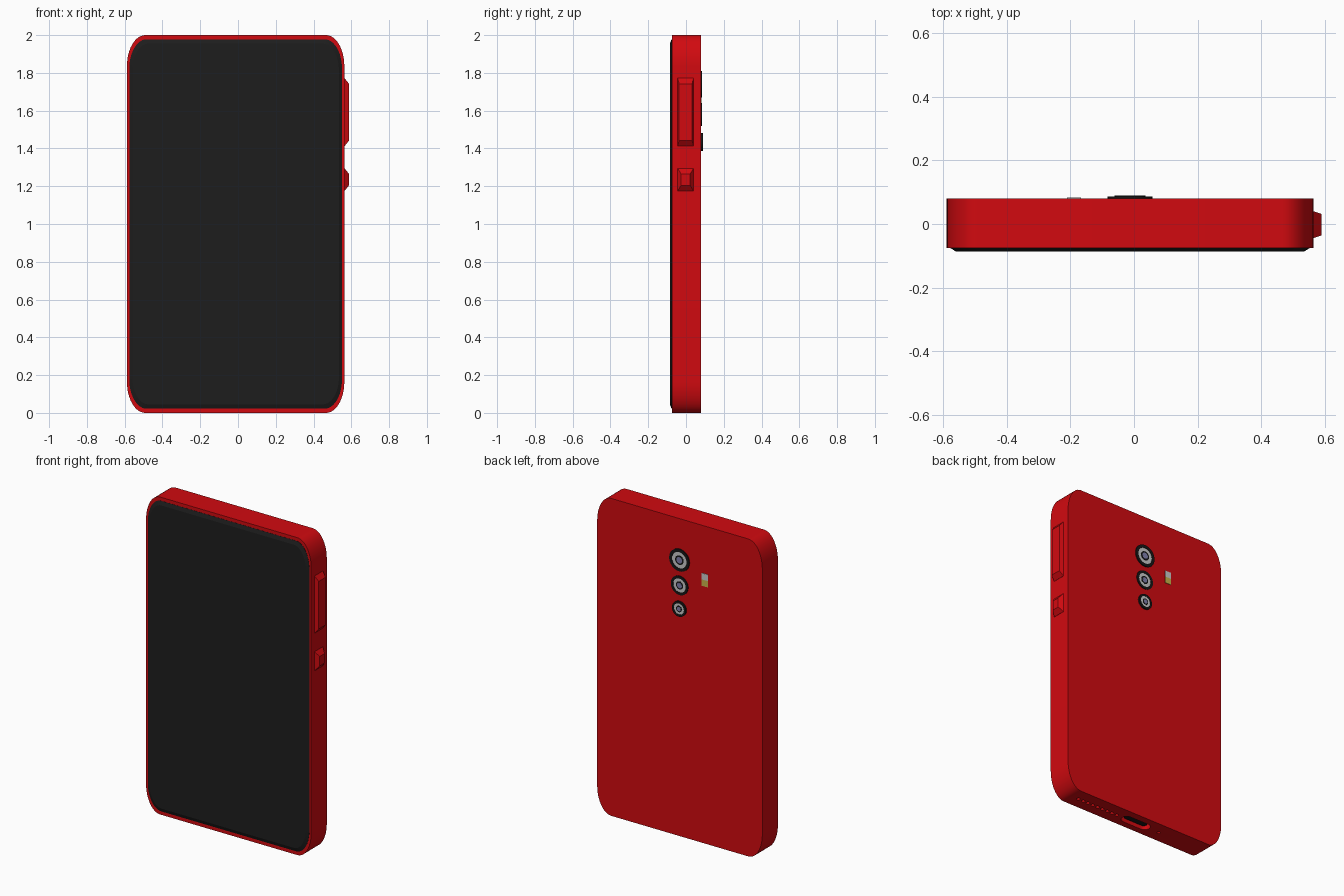
import bpy, bmesh, math

if "Cube" in bpy.data.objects:
    bpy.data.objects.remove(bpy.data.objects["Cube"])

CX = -0.0125  # body centre line


def material(name, rgb):
    m = bpy.data.materials.new(name)
    m.diffuse_color = (*rgb, 1)
    m.use_nodes = True
    m.node_tree.nodes["Principled BSDF"].inputs["Base Color"].default_value = m.diffuse_color
    return m


RED = material("red_shell", (0.64, 0.003, 0.005))
BLACK = material("black_glass", (0.0123, 0.0123, 0.0123))
DARK = material("dark_trim", (0.008, 0.008, 0.008))
SILVER = material("silver", (0.55, 0.55, 0.58))
LENS = material("lens", (0.22, 0.22, 0.42))
YELLOW = material("flash_yellow", (0.6, 0.45, 0.07))


def rounded(cu, cv, hu, hv, ru, rv, n=12):
    """Rectangle outline with elliptical corners."""
    pts = []
    for q, (su, sv) in enumerate([(1, 1), (-1, 1), (-1, -1), (1, -1)]):
        for i in range(n + 1):
            a = math.pi / 2 * (q + i / n)
            pts.append((cu + su * (hu - ru) + ru * math.cos(a),
                        cv + sv * (hv - rv) + rv * math.sin(a)))
    return pts


def rect(cu, cv, hu, hv):
    return [(cu + hu, cv + hv), (cu - hu, cv + hv), (cu - hu, cv - hv), (cu + hu, cv - hv)]


def circle(cu, cv, r, n=32):
    return [(cu + r * math.cos(2 * math.pi * i / n), cv + r * math.sin(2 * math.pi * i / n))
            for i in range(n)]


PLACE = {"x": lambda u, v, d: (d, u, v),
         "y": lambda u, v, d: (u, d, v),
         "z": lambda u, v, d: (u, v, d)}


def activate(ob):
    bpy.ops.object.select_all(action='DESELECT')
    ob.select_set(True)
    bpy.context.view_layer.objects.active = ob


def shade(ob):
    activate(ob)
    bpy.ops.object.shade_smooth_by_angle(angle=math.radians(18))


def loft(name, axis, loops, mat, smooth=True):
    """Closed solid through equal-length outlines [(outline, depth), ...] along an axis."""
    bm = bmesh.new()
    rings = [[bm.verts.new(PLACE[axis](u, v, d)) for u, v in o] for o, d in loops]
    for a, b in zip(rings, rings[1:]):
        for i in range(len(a)):
            j = (i + 1) % len(a)
            bm.faces.new((a[i], a[j], b[j], b[i]))
    bm.faces.new(rings[0])
    bm.faces.new(rings[-1])
    bmesh.ops.recalc_face_normals(bm, faces=bm.faces)
    me = bpy.data.meshes.new(name)
    bm.to_mesh(me)
    bm.free()
    me.materials.append(mat)
    ob = bpy.data.objects.new(name, me)
    bpy.context.collection.objects.link(ob)
    if smooth:
        shade(ob)
    return ob


def cut(target, cutter):
    mod = target.modifiers.new(cutter.name, 'BOOLEAN')
    mod.object = cutter
    mod.operation = 'DIFFERENCE'
    mod.solver = 'EXACT'
    activate(target)
    bpy.ops.object.modifier_apply(modifier=mod.name)
    bpy.data.objects.remove(cutter)


# Shell
shell = rounded(CX, 1, 0.5755, 1, 0.097, 0.165)
body = loft("body", "y", [(shell, -0.075), (shell, 0.08)], RED, smooth=False)

# Front glass with chamfered edge
glass = rounded(CX, 1, 0.563, 0.978, 0.092, 0.155)
loft("screen", "y", [(glass, -0.07), (glass, -0.076),
                     (rounded(CX, 1, 0.547, 0.955, 0.085, 0.145), -0.086)], BLACK)

# Side buttons: tapered blocks
for name, z, hz, tz, ty in [("volume_button", 1.592, 0.18, 0.15, 0.034),
                            ("power_button", 1.235, 0.06, 0.03, 0.024)]:
    loft(name, "x", [(rect(-0.002, z, 0.042, hz), 0.55),
                     (rect(-0.002, z, 0.042, hz), 0.564),
                     (rect(-0.002, z, ty, tz), 0.588)], RED, smooth=False)

# Rear cameras: raised rim with silver ring, inner rim and lens set inside it
for n, (z, r, top) in enumerate([(1.74, 0.07, 0.086), (1.58, 0.06, 0.084), (1.434, 0.048, 0.09)], 1):
    outer, inner = circle(CX, z, r), circle(CX, z, r * 0.73)
    loft(f"camera_{n}_rim", "y", [(outer, 0.075), (outer, top), (inner, top), (inner, top - 0.003)], DARK)
    for part, k, sink, mat in [("ring", 0.73, 0.0022, SILVER),
                               ("inner_rim", 0.42, 0.0014, DARK), ("lens", 0.28, 0.0006, LENS)]:
        o = circle(CX, z, r * k)
        loft(f"camera_{n}_{part}", "y", [(o, 0.075), (o, top - sink)], mat)

# Two-tone flash
for name, z, mat in [("flash_cool", 1.68, SILVER), ("flash_warm", 1.64, YELLOW)]:
    o = rect(-0.188, z, 0.022, 0.02)
    loft(name, "y", [(o, 0.075), (o, 0.083)], mat, smooth=False)

# Charging port recess with black connector at its floor
slot = rounded(CX, 0, 0.1, 0.034, 0.033, 0.033, 8)
cut(body, loft("port_cutter", "z", [(slot, -0.02), (slot, 0.045)], RED, smooth=False))
plug = rounded(CX, 0, 0.08, 0.02, 0.019, 0.019, 8)
loft("port_connector", "z", [(plug, 0.05), (plug, 0.015)], DARK)

# Speaker and microphone holes along the bottom edge
holes = [0.13 + 0.036 * i for i in range(9)] + [-0.185]
for i, x in enumerate(holes):
    o = circle(x, 0, 0.011, 12)
    cut(body, loft(f"hole_cutter_{i}", "z", [(o, -0.02), (o, 0.03)], RED, smooth=False))
    loft(f"hole_floor_{i}", "z", [(o, 0.02), (o, 0.031)], DARK)
shade(body)
